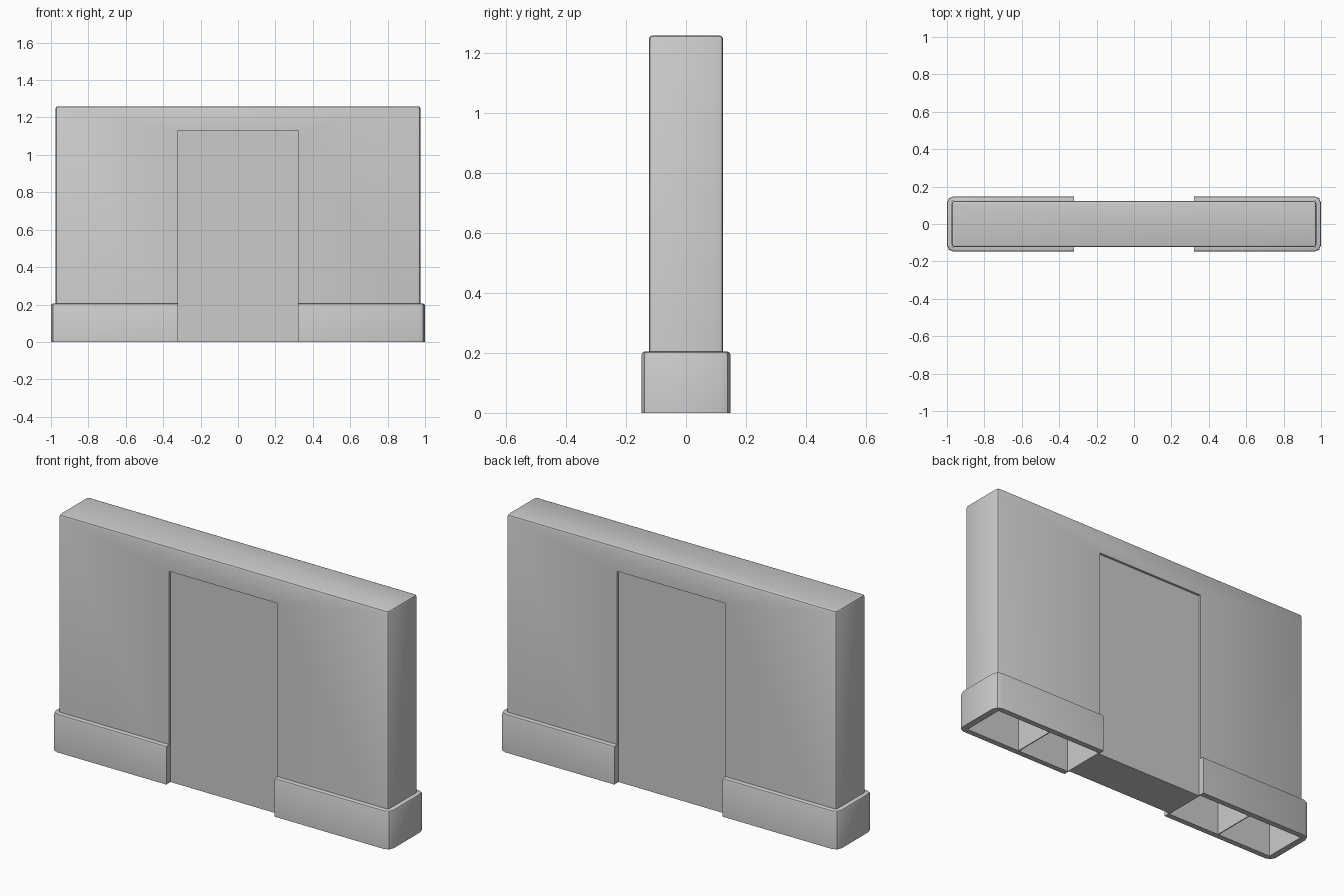
import bpy, bmesh

cube = bpy.data.objects.get("Cube")
if cube:
    bpy.data.objects.remove(cube)

# One grey for everything
grey = bpy.data.materials.new("wall_grey")
grey.use_nodes = True
grey.diffuse_color = (0.6, 0.6, 0.6, 1)
grey.node_tree.nodes["Principled BSDF"].inputs["Base Color"].default_value = (0.6, 0.6, 0.6, 1)


def box(name, x0, x1, half_y, z0, z1, corner=0, rim=0, y=0):
    """Box with rounded upright corners and a softened top rim."""
    bm = bmesh.new()
    bmesh.ops.create_cube(bm, size=1)
    for v in bm.verts:
        v.co = ((x0 + x1) / 2 + v.co.x * (x1 - x0), y + v.co.y * 2 * half_y, z0 + (v.co.z + 0.5) * (z1 - z0))
    if corner:
        upright = [e for e in bm.edges if abs(e.verts[0].co.z - e.verts[1].co.z) > 0.01]
        bmesh.ops.bevel(bm, geom=upright, offset=corner, segments=2, profile=0.5, affect='EDGES')
    if rim:
        top = [e for e in bm.edges if min(v.co.z for v in e.verts) > z1 - 1e-4]
        bmesh.ops.bevel(bm, geom=top, offset=rim, segments=2, profile=0.5, affect='EDGES')
    mesh = bpy.data.meshes.new(name)
    bm.to_mesh(mesh)
    bm.free()
    mesh.materials.append(grey)
    obj = bpy.data.objects.new(name, mesh)
    bpy.context.collection.objects.link(obj)
    return obj


def carve(obj, cutters):
    """Subtract the cutters, keep the result and discard them."""
    for c in cutters:
        c.hide_render = True
        mod = obj.modifiers.new("cut", 'BOOLEAN')
        mod.object, mod.operation, mod.solver = c, 'DIFFERENCE', 'EXACT'
    graph = bpy.context.evaluated_depsgraph_get()
    mesh = bpy.data.meshes.new_from_object(obj.evaluated_get(graph))
    obj.modifiers.clear()
    obj.data = mesh
    for c in cutters:
        bpy.data.objects.remove(c)


HALF_X, HALF_Y, DOOR_X, DOOR_Z = 0.975, 0.124, 0.32, 1.13

# Wall with a shallow door recess on both faces and hollow pockets underneath
wall = box("wall", -HALF_X, HALF_X, HALF_Y, 0, 1.26, 0.015, 0.012)
cuts = [box("recess_cutter", -DOOR_X, DOOR_X, 0.1, -0.1, DOOR_Z, y=s * (HALF_Y + 0.088)) for s in (-1, 1)]
for a, b in ((0.325, 0.635), (0.64, 0.965)):
    cuts += [box("pocket_cutter", min(s * a, s * b), max(s * a, s * b), 0.118, -0.1, 0.2) for s in (-1, 1)]
carve(wall, cuts)

# Base trim wrapping each end of the wall
trim = box("base_trim", -1, 1, 0.148, 0, 0.205, 0.035, 0.01)
carve(trim, [box("door_gap_cutter", -DOOR_X, DOOR_X, 0.3, -0.1, 0.4),
             box("wall_cutter", -HALF_X + 0.002, HALF_X - 0.002, HALF_Y - 0.002, -0.1, 0.4)])

# Smooth the rounded edges, keep the corners crisp
for obj in (wall, trim):
    bpy.ops.object.select_all(action='DESELECT')
    obj.select_set(True)
    bpy.context.view_layer.objects.active = obj
    bpy.ops.object.shade_smooth_by_angle(angle=0.6)
